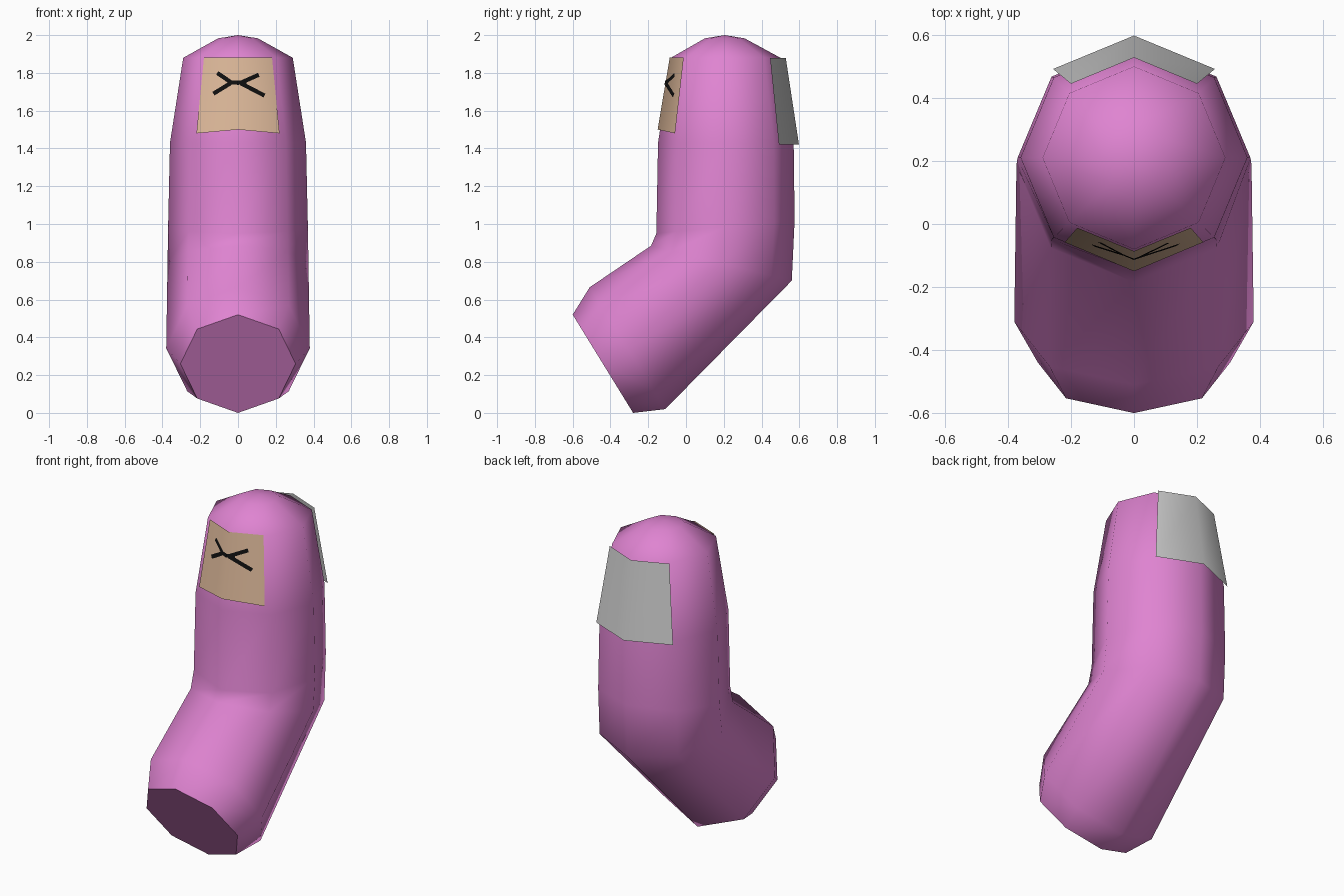
import bpy, bmesh, math
from mathutils import Vector

if "Cube" in bpy.data.objects:
    bpy.data.objects.remove(bpy.data.objects["Cube"])


def material(name, rgb):
    m = bpy.data.materials.new(name)
    m.diffuse_color = (*rgb, 1)
    m.use_nodes = True
    m.node_tree.nodes["Principled BSDF"].inputs["Base Color"].default_value = m.diffuse_color
    return m


PINK = material("pink", (0.74, 0.23, 0.64))
TAN = material("tan", (0.72, 0.48, 0.32))
GREY = material("grey", (0.60, 0.60, 0.60))
BLACK = material("black", (0.005, 0.005, 0.005))


def make_object(name, bm, mat, angle=None):
    me = bpy.data.meshes.new(name)
    bm.to_mesh(me)
    bm.free()
    me.materials.append(mat)
    ob = bpy.data.objects.new(name, me)
    bpy.context.collection.objects.link(ob)
    if angle:
        bpy.ops.object.select_all(action='DESELECT')
        bpy.context.view_layer.objects.active = ob
        ob.select_set(True)
        bpy.ops.object.shade_smooth_by_angle(angle=math.radians(angle))
    return ob


# Bent body: eight-sided rings given as (front y, front z, back y, back z, half width)
RINGS = [
    (-0.60, 0.52, -0.28, 0.00, 0.305),
    (-0.51, 0.665, -0.11, 0.02, 0.38),
    (-0.185, 0.885, 0.56, 0.70, 0.373),
    (-0.157, 0.95, 0.575, 1.02, 0.37),
    (-0.148, 1.43, 0.57, 1.43, 0.36),
    (-0.08, 1.88, 0.50, 1.88, 0.29),
    (0.10, 1.983, 0.31, 1.983, 0.105),
]
bm = bmesh.new()
loops = []
for fy, fz, by, bz, w in RINGS:
    front, back = Vector((0, fy, fz)), Vector((0, by, bz))
    mid, half = (front + back) / 2, (front - back) / 2
    loops.append([bm.verts.new(mid + half * math.cos(a) + Vector((w * math.sin(a), 0, 0)))
                  for a in (i * math.pi / 4 for i in range(8))])
for a, b in zip(loops, loops[1:]):
    for i in range(8):
        j = (i + 1) % 8
        bm.faces.new((a[i], a[j], b[j], b[i]))
bm.faces.new(loops[0])
tip = bm.verts.new((0, 0.205, 2.0))
for i in range(8):
    bm.faces.new((loops[-1][i], loops[-1][(i + 1) % 8], tip))
bmesh.ops.recalc_face_normals(bm, faces=bm.faces)
make_object("body", bm, PINK, 60)


# Folded plates: two mirrored quads meeting at x = 0
def folded_plate(name, top, bottom, outward, mat):
    bm = bmesh.new()
    rows = [[bm.verts.new(p) for p in ((-s[0], s[1], s[2]), c, s)] for c, s in (top, bottom)]
    for i in range(2):
        f = bm.faces.new((rows[0][i], rows[1][i], rows[1][i + 1], rows[0][i + 1]))
        f.normal_update()
        if f.normal.y * outward < 0:
            f.normal_flip()
    make_object(name, bm, mat, 60)


folded_plate("front_patch",
             ((0, -0.086, 1.882), (0.18, -0.012, 1.882)),
             ((0, -0.150, 1.50), (0.22, -0.058, 1.48)), -1, TAN)
folded_plate("back_plate",
             ((0, 0.528, 1.88), (0.20, 0.445, 1.88)),
             ((0, 0.598, 1.42), (0.257, 0.492, 1.42)), 1, GREY)


# Painted crossed strokes lying on the front patch
def patch_y(x, z):
    return -0.086 - (1.882 - z) * 0.168 + 0.415 * abs(x) - 0.004


bm = bmesh.new()
STROKES = [(-0.11, 1.80, -0.04, 1.752), (-0.13, 1.69, -0.04, 1.745),
           (-0.055, 1.75, 0, 1.748), (0, 1.748, 0.045, 1.75),
           (0.02, 1.75, 0.11, 1.79), (0.015, 1.745, 0.14, 1.68)]
for x0, z0, x1, z1 in STROKES:
    d = Vector((x1 - x0, z1 - z0)).normalized() * 0.011
    corners = ((x0 + d.y, z0 - d.x), (x1 + d.y, z1 - d.x),
               (x1 - d.y, z1 + d.x), (x0 - d.y, z0 + d.x))
    bm.faces.new([bm.verts.new((x, patch_y(x, z), z)) for x, z in corners])
make_object("painted_cross", bm, BLACK)
